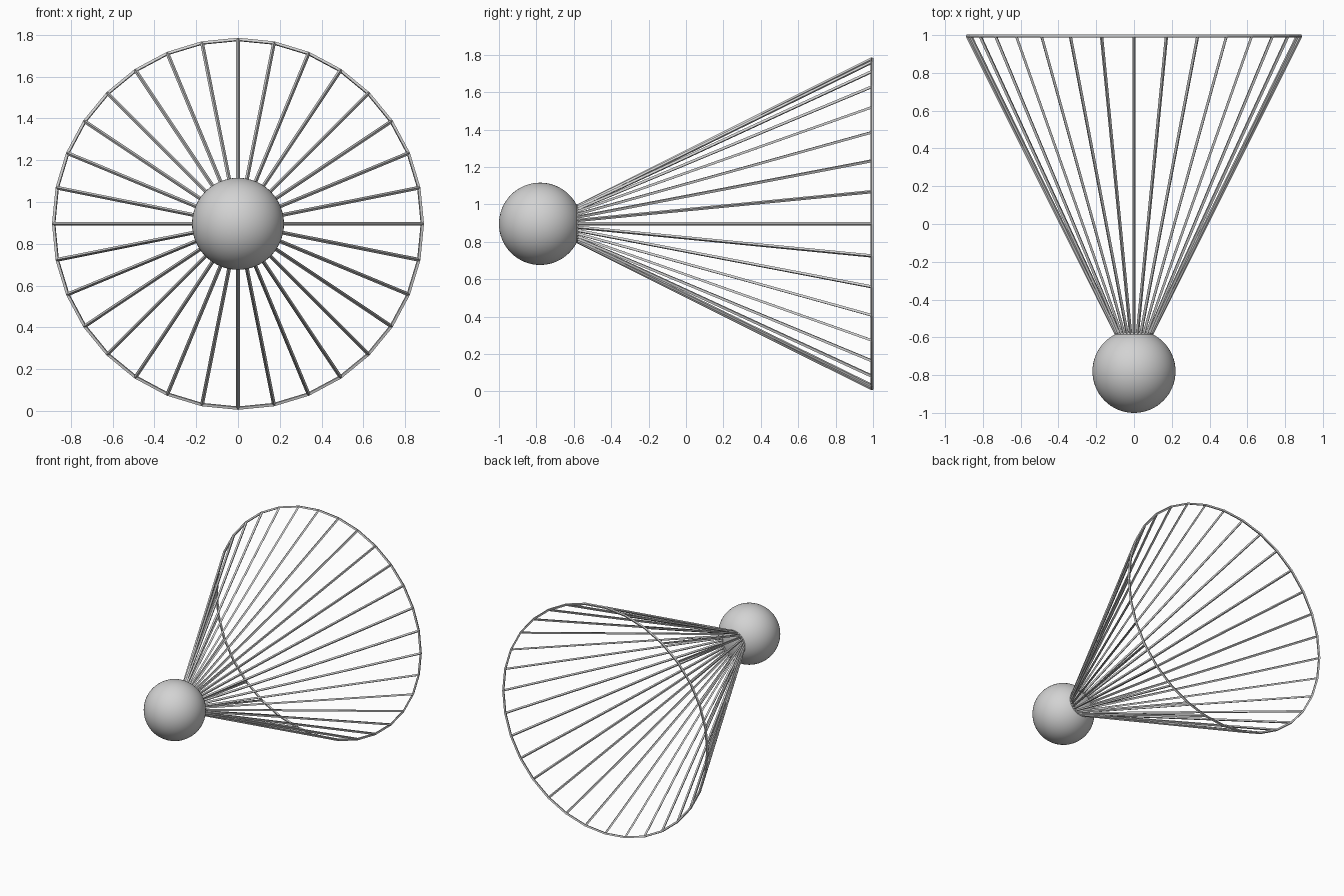
import bpy, bmesh, math
from mathutils import Matrix

cube = bpy.data.objects.get("Cube")
if cube:
    bpy.data.objects.remove(cube, do_unlink=True)

AXIS_Z = 0.896   # height of the centre line
CUT_Y = -0.58    # flat back of the ball, where the ribs start
RIM_Y = 0.995

grey = bpy.data.materials.new("light grey")
grey.use_nodes = True
colour = (0.65, 0.65, 0.65, 1)
grey.diffuse_color = colour
grey.node_tree.nodes["Principled BSDF"].inputs["Base Color"].default_value = colour


def add_object(name, bm):
    mesh = bpy.data.meshes.new(name)
    bm.to_mesh(mesh)
    bm.free()
    mesh.materials.append(grey)
    obj = bpy.data.objects.new(name, mesh)
    bpy.context.collection.objects.link(obj)
    return obj


# Ball with a flat cut at the back
bm = bmesh.new()
turn = Matrix.Rotation(-math.pi / 2, 4, 'X')   # local z points to the back
bmesh.ops.create_uvsphere(bm, u_segments=64, v_segments=32, radius=0.22,
                          matrix=Matrix.Translation((0, -0.78, AXIS_Z)) @ turn)
cut = bmesh.ops.bisect_plane(bm, geom=bm.verts[:] + bm.edges[:] + bm.faces[:],
                             plane_co=(0, CUT_Y, 0), plane_no=(0, 1, 0),
                             clear_outer=True)
rim = [e for e in cut["geom_cut"] if isinstance(e, bmesh.types.BMEdge)]
bmesh.ops.contextual_create(bm, geom=rim)
bmesh.ops.recalc_face_normals(bm, faces=bm.faces[:])
ball = add_object("ball", bm)
bpy.context.view_layer.objects.active = ball
ball.select_set(True)
bpy.ops.object.shade_smooth_by_angle(angle=math.radians(35))

# Flared skirt: an open cone turned into ribs and rims
bm = bmesh.new()
bmesh.ops.create_cone(bm, cap_ends=False, segments=32, radius1=0.095,
                      radius2=0.882, depth=RIM_Y - CUT_Y,
                      matrix=Matrix.Translation((0, (RIM_Y + CUT_Y) / 2, AXIS_Z)) @ turn)
skirt = add_object("ribbed_skirt", bm)
wire = skirt.modifiers.new("ribs", 'WIREFRAME')
wire.thickness = 0.018
wire.use_boundary = True
wire.use_even_offset = True
